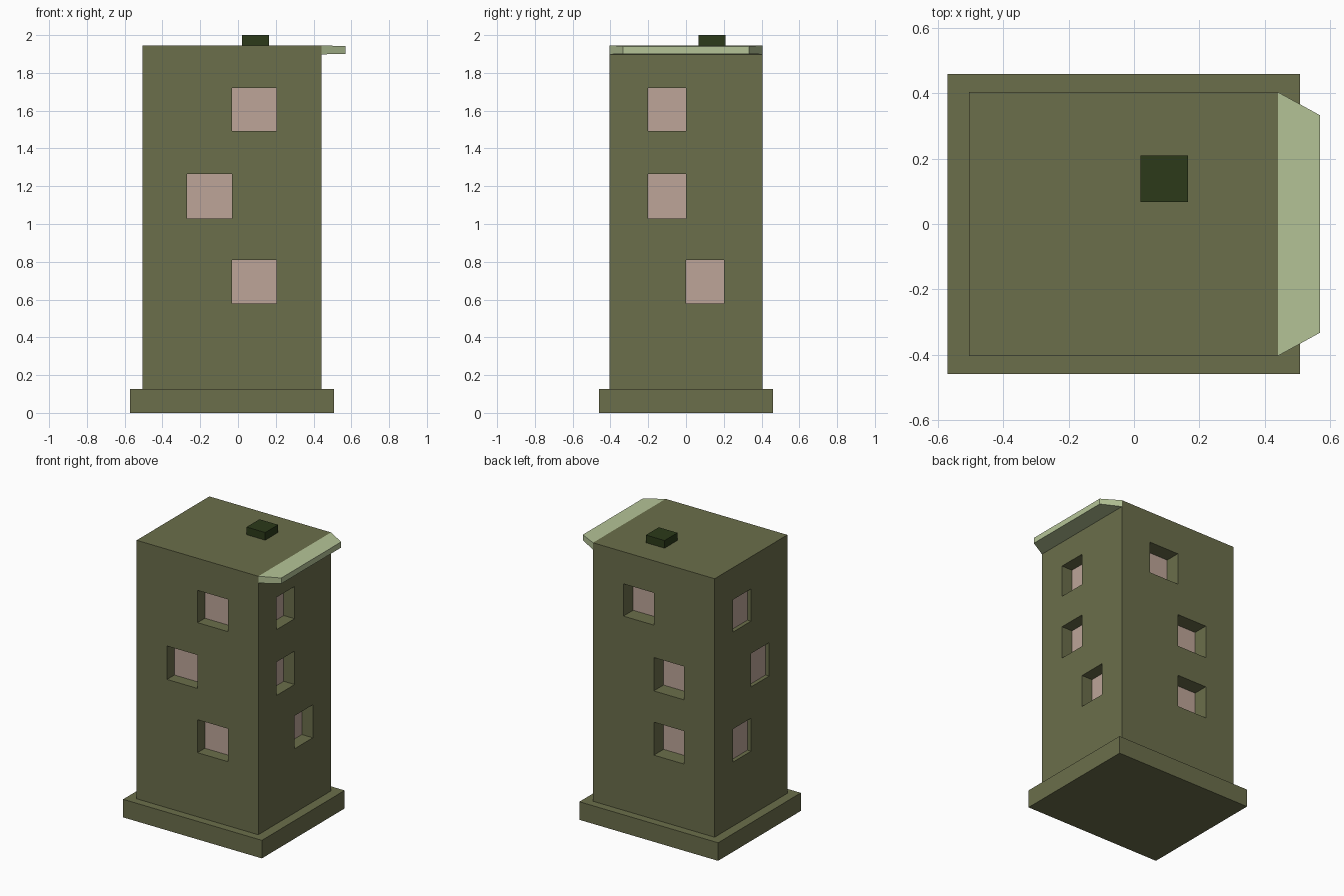
import bpy, bmesh
from mathutils import Vector

if "Cube" in bpy.data.objects:
    bpy.data.objects.remove(bpy.data.objects["Cube"])

X0, X1, Y0, Y1 = -0.506, 0.441, -0.404, 0.404      # tower footprint
BASE_Z, TOP_Z = 0.127, 1.946


def material(name, rgb):
    m = bpy.data.materials.new(name)
    m.diffuse_color = (*rgb, 1)
    m.use_nodes = True
    m.node_tree.nodes["Principled BSDF"].inputs["Base Color"].default_value = m.diffuse_color
    return m


wall_mat = material("olive_wall", (0.147, 0.156, 0.070))
pane_mat = material("pink_pane", (0.51, 0.376, 0.314))
ledge_mat = material("pale_green", (0.463, 0.552, 0.31))
dark_mat = material("dark_green", (0.025, 0.042, 0.010))


def finish(name, bm, *mats):
    bmesh.ops.remove_doubles(bm, verts=bm.verts, dist=1e-4)
    me = bpy.data.meshes.new(name)
    bm.to_mesh(me)
    bm.free()
    for m in mats:
        me.materials.append(m)
    ob = bpy.data.objects.new(name, me)
    bpy.context.collection.objects.link(ob)
    return ob


def quad(bm, pts, mat=0):
    f = bm.faces.new([bm.verts.new(p) for p in pts])
    f.material_index = mat


def rect(x0, x1, y0, y1, z):
    return [Vector(p) for p in ((x0, y0, z), (x1, y0, z), (x1, y1, z), (x0, y1, z))]


def bridge(bm, a, b):
    # side quads from loop a to loop b
    for i in range(len(a)):
        j = (i + 1) % len(a)
        quad(bm, (a[i], a[j], b[j], b[i]))


def prism(name, lower, upper, mat):
    bm = bmesh.new()
    quad(bm, lower[::-1])
    bridge(bm, lower, upper)
    quad(bm, upper)
    return finish(name, bm, mat)


# Plinth: open where the tower stands on it
bm = bmesh.new()
foot = rect(-0.572, 0.508, -0.46, 0.46, 0)
rim = rect(-0.572, 0.508, -0.46, 0.46, BASE_Z)
quad(bm, foot[::-1])
bridge(bm, foot, rim)
bridge(bm, rim, rect(X0, X1, Y0, Y1, BASE_Z))
finish("plinth", bm, wall_mat)

# Tower: each wall is a 4-column grid; the odd rows hold one recessed window
rows = [BASE_Z, 0.578, 0.81, 1.03, 1.265, 1.493, 1.72, TOP_Z]
walls = [((2, 1, 2), 0.082),    # front: window columns bottom to top, depth
         ((2, 1, 1), 0.085),    # right
         ((2, 2, 1), 0.108),    # back
         ((1, 2, 1), 0.028)]    # left
corners = rect(X0, X1, Y0, Y1, 0)
bm = bmesh.new()
for w, (columns, depth) in enumerate(walls):
    start, end = corners[w], corners[(w + 1) % 4]
    inward = Vector((0, 0, 1)).cross((end - start).normalized()) * depth
    for r in range(7):
        for c in range(4):
            a, b = start.lerp(end, c / 4), start.lerp(end, (c + 1) / 4)
            lo, hi = Vector((0, 0, rows[r])), Vector((0, 0, rows[r + 1]))
            cell = [a + lo, b + lo, b + hi, a + hi]
            if r % 2 and columns[r // 2] == c:
                pane = [p + inward for p in cell]
                bridge(bm, cell, pane)
                quad(bm, pane, 1)
            else:
                quad(bm, cell)
quad(bm, rect(X0, X1, Y0, Y1, TOP_Z))
bmesh.ops.remove_doubles(bm, verts=bm.verts, dist=1e-4)
bmesh.ops.dissolve_limit(bm, angle_limit=0.01, verts=bm.verts, edges=bm.edges,
                         delimit={'MATERIAL'})
finish("tower", bm, wall_mat, pane_mat)


# Tapered roof ledge on the right side
def ledge_loop(z_in, z_out):
    return [Vector(p) for p in ((X1, Y0, z_in), (0.57, -0.333, z_out),
                                (0.57, 0.333, z_out), (X1, Y1, z_in))]


prism("roof_ledge", ledge_loop(1.898, 1.901), ledge_loop(TOP_Z, 1.941), ledge_mat)

# Roof vent
prism("roof_vent", rect(0.02, 0.165, 0.067, 0.21, TOP_Z),
      rect(0.02, 0.165, 0.067, 0.21, 2.0), dark_mat)
